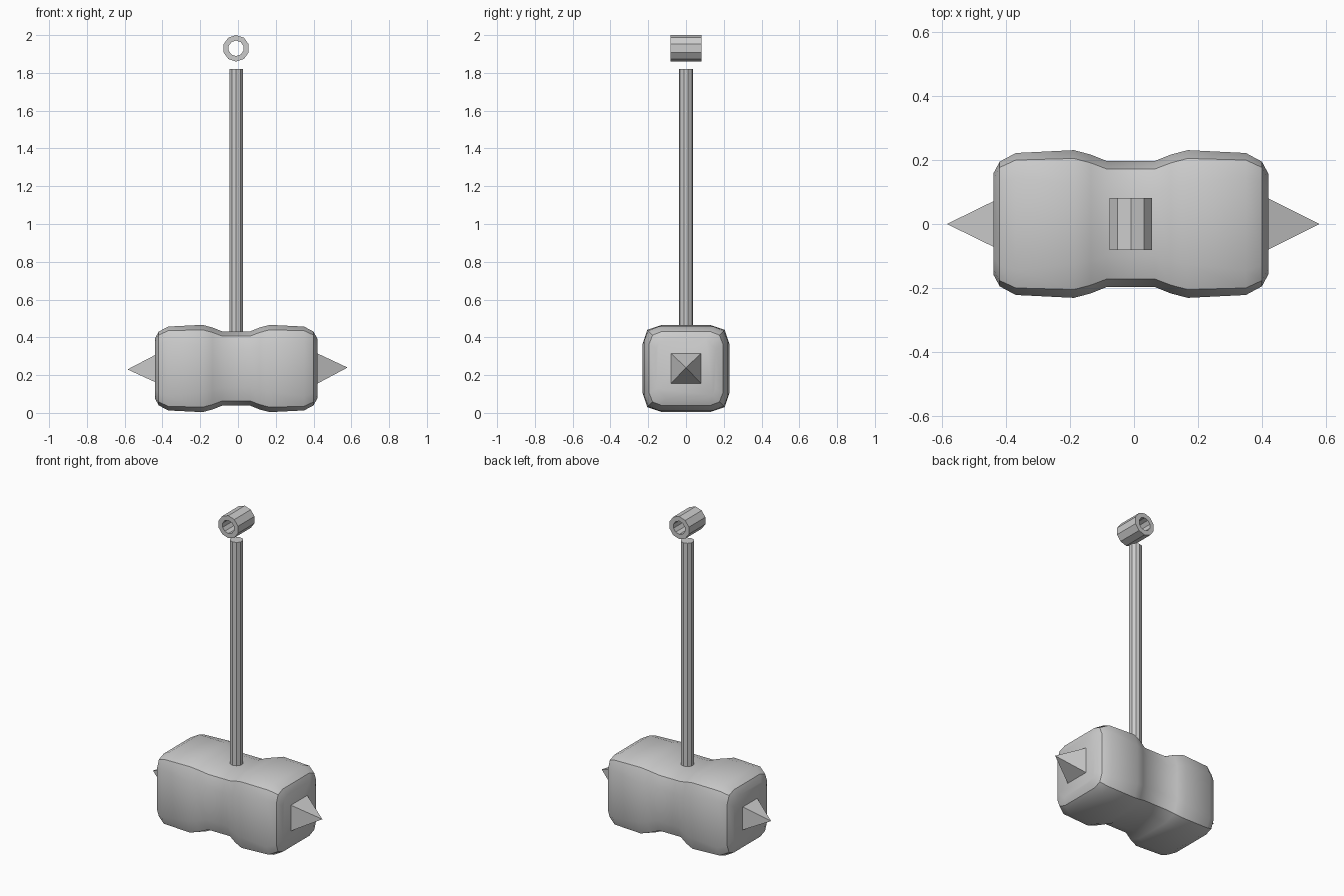
import bpy, bmesh
from math import radians, cos, sin, pi

if "Cube" in bpy.data.objects:
    bpy.data.objects.remove(bpy.data.objects["Cube"])

CX, CZ = -0.01, 0.235   # centre of the hammer head


def make(name, bm):
    bmesh.ops.recalc_face_normals(bm, faces=bm.faces)
    me = bpy.data.meshes.new(name)
    bm.to_mesh(me)
    bm.free()
    ob = bpy.data.objects.new(name, me)
    bpy.context.collection.objects.link(ob)
    return ob


def bridge(bm, a, b):
    n = len(a)
    for i in range(n):
        bm.faces.new((a[i], a[(i + 1) % n], b[(i + 1) % n], b[i]))


# Head: rounded-square rings (x, side, side half-length, corner) mirrored in x
half = [(0.075, 0.197, 0.10, 0.172), (0.125, 0.217, 0.115, 0.191),
        (0.178, 0.231, 0.125, 0.205), (0.36, 0.222, 0.145, 0.20),
        (0.41, 0.195, 0.13, 0.177), (0.43, 0.158, 0.105, 0.142)]
profile = [(-x, s, h, c) for x, s, h, c in reversed(half)] + half
bm = bmesh.new()
rings = []
for x, s, h, c in profile:
    ring, quarter = [], [(s, -h), (s, h), (c, c)]
    for k in range(4):
        for y, z in quarter:
            ring.append(bm.verts.new((CX + x, y, CZ + z)))
        quarter = [(-z, y) for y, z in quarter]
    rings.append(ring)
for a, b in zip(rings, rings[1:]):
    bridge(bm, a, b)
bm.faces.new(rings[0])
bm.faces.new(rings[-1])
head = make("hammer_head", bm)
bpy.context.view_layer.objects.active = head
head.select_set(True)
bpy.ops.object.shade_smooth_by_angle(angle=radians(30))

# Pyramid spikes on both striking faces
for name, x0, x1, za in (("spike_right", 0.42, 0.58, 0.24),
                         ("spike_left", -0.43, -0.585, 0.23)):
    bm = bmesh.new()
    r = 0.08 if x0 > 0 else 0.076
    base = [bm.verts.new((x0, y * r, CZ + z * r))
            for y, z in ((-1, -1), (1, -1), (1, 1), (-1, 1))]
    tip = bm.verts.new((x1, 0, za))
    bm.faces.new(base)
    for i in range(4):
        bm.faces.new((base[i], base[(i + 1) % 4], tip))
    make(name, bm)


def circle(n, r):
    return [(r * cos(pi / 2 + 2 * pi * i / n), r * sin(pi / 2 + 2 * pi * i / n))
            for i in range(n)]


# Ten-sided handle
bm = bmesh.new()
low, high = [[bm.verts.new((CX + x, y, z)) for x, y in circle(10, 0.038)]
             for z in (0.40, 1.82)]
bridge(bm, low, high)
bm.faces.new(low)
bm.faces.new(high)
make("handle", bm)

# Ten-sided tube floating above the handle
bm = bmesh.new()
loops = [[bm.verts.new((CX + x, y, 1.93 + z)) for x, z in circle(10, r)]
         for r, y in ((0.07, -0.081), (0.07, 0.081), (0.041, 0.081), (0.041, -0.081))]
for i in range(4):
    bridge(bm, loops[i], loops[(i + 1) % 4])
make("end_ring", bm)
